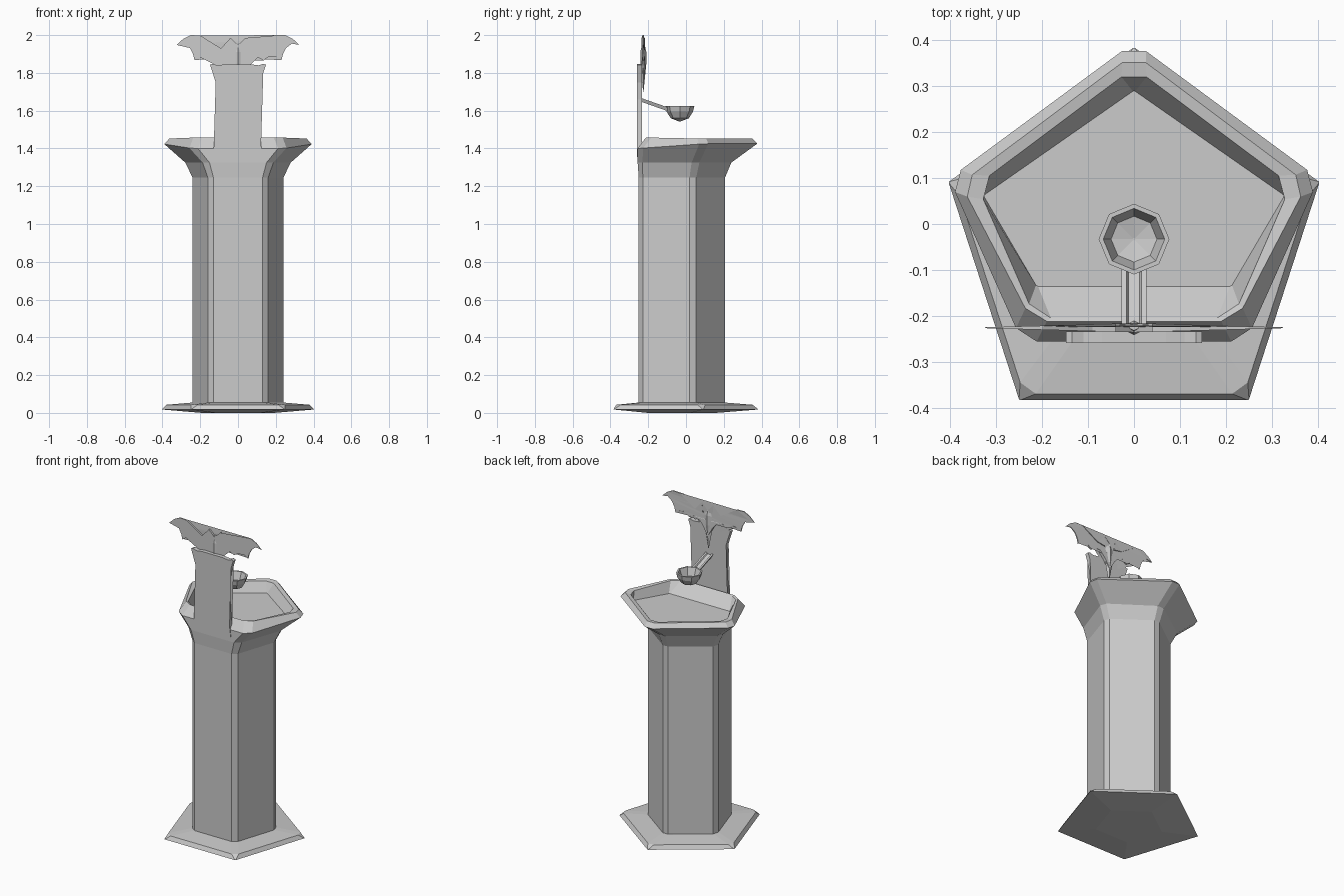
import bpy, bmesh, math
from mathutils import Vector

if "Cube" in bpy.data.objects:
    bpy.data.objects.remove(bpy.data.objects["Cube"])


def make_object(name, bm):
    bmesh.ops.recalc_face_normals(bm, faces=bm.faces)
    me = bpy.data.meshes.new(name)
    bm.to_mesh(me)
    bm.free()
    ob = bpy.data.objects.new(name, me)
    bpy.context.collection.objects.link(ob)
    return ob


def loft(name, rings, triangulate_caps=False):
    """Bridge rings of equal point count and cap both ends."""
    bm = bmesh.new()
    rows = [[bm.verts.new(p) for p in r] for r in rings]
    n = len(rows[0])
    for a, b in zip(rows, rows[1:]):
        for i in range(n):
            j = (i + 1) % n
            bm.faces.new((a[i], a[j], b[j], b[i]))
    caps = [bm.faces.new(rows[0]), bm.faces.new(rows[-1])]
    if triangulate_caps:
        bmesh.ops.triangulate(bm, faces=caps)
    return make_object(name, bm)


def pentagon(back, side_x, side_y, front_x, front_y, cut, z, z_front=None):
    """Mirrored pentagon pointing to +y, every corner chamfered by cut."""
    zf = z if z_front is None else z_front
    c = [Vector(p) for p in ((0, back, z), (-side_x, side_y, z), (-front_x, front_y, zf),
                             (front_x, front_y, zf), (side_x, side_y, z))]
    out = []
    for i, p in enumerate(c):
        for q in (c[i - 1], c[(i + 1) % 5]):
            out.append(p + (q - p).normalized() * cut)
    return out


def regular(r, cy, cut, z):
    return pentagon(cy + r, 0.951 * r, cy + 0.309 * r, 0.588 * r, cy - 0.809 * r, cut, z)


# base plate, slightly domed underneath
loft("base", [
    regular(0.20, -0.04, 0.002, 0.0),
    regular(0.425, -0.04, 0.002, 0.018),
    regular(0.408, -0.04, 0.026, 0.043),
    regular(0.27, -0.04, 0.023, 0.054),
])

# column flaring into the basin, with rim, inner wall and floor
loft("column_and_basin", [
    regular(0.26, -0.04, 0.023, 0.045),
    regular(0.26, -0.04, 0.023, 1.245),
    pentagon(0.255, 0.288, 0.055, 0.178, -0.256, 0.027, 1.325),
    pentagon(0.396, 0.403, 0.099, 0.244, -0.256, 0.032, 1.425, 1.40),
    pentagon(0.371, 0.378, 0.088, 0.222, -0.212, 0.032, 1.452, 1.458),
    pentagon(0.341, 0.342, 0.085, 0.215, -0.205, 0.034, 1.448, 1.454),
    pentagon(0.291, 0.328, 0.062, 0.212, -0.136, 0.003, 1.39),
])

# back plate, a waisted slab
half = [(0.13, 1.355), (0.122, 1.42), (0.113, 1.55), (0.109, 1.66), (0.118, 1.75),
        (0.148, 1.843), (0.135, 1.848), (0.11, 1.84), (0.07, 1.845)]
outline = half + [(-x, z) for x, z in reversed(half)]
loft("back_plate", [[(x, y, z) for x, z in outline] for y in (-0.259, -0.234)], True)

# bat wings and ears, thinning toward the tips
half = [(0.04, 1.985), (0.034, 1.92), (0.09, 1.93), (0.15, 1.967), (0.20, 1.998),
        (0.25, 2.0), (0.29, 1.98), (0.325, 1.948), (0.285, 1.955), (0.255, 1.932),
        (0.238, 1.90), (0.23, 1.868), (0.205, 1.885), (0.17, 1.89), (0.135, 1.866),
        (0.105, 1.882), (0.07, 1.88), (0.035, 1.84)]
outline = [(0, 1.945)] + half + [(0, 1.78)] + [(-x, z) for x, z in reversed(half)]
loft("bat_wings", [[(x, -0.226 + s * (0.001 + 0.009 * (1 - abs(x) / 0.325)), z)
                    for x, z in outline] for s in (-1, 1)], True)

# bat body, a stretched diamond
loft("bat_body", [[(r * dx, -0.226 + 0.5 * r * dy, z)
                   for dx, dy in ((1, 0), (0, 1), (-1, 0), (0, -1))]
                  for r, z in ((0.002, 1.70), (0.032, 1.85), (0.032, 1.91), (0.012, 1.955))])

# bowl, eight sided and hollow
loft("bowl", [[(r * math.cos(i * math.pi / 4), -0.033 + r * math.sin(i * math.pi / 4), z)
               for i in range(8)]
              for r, z in ((0.004, 1.543), (0.048, 1.56), (0.07, 1.595), (0.077, 1.624),
                           (0.067, 1.624), (0.05, 1.575), (0.003, 1.565))])

# sloping trough that carries the bowl
section = [(-0.018, -0.012), (0.018, -0.012), (0.027, 0.008), (0.016, 0.008),
           (0.012, 0.0), (-0.012, 0.0), (-0.016, 0.008), (-0.027, 0.008)]
loft("trough", [[(x, y, z + h) for x, h in section]
                for y, z in ((-0.24, 1.66), (-0.098, 1.61))], True)
